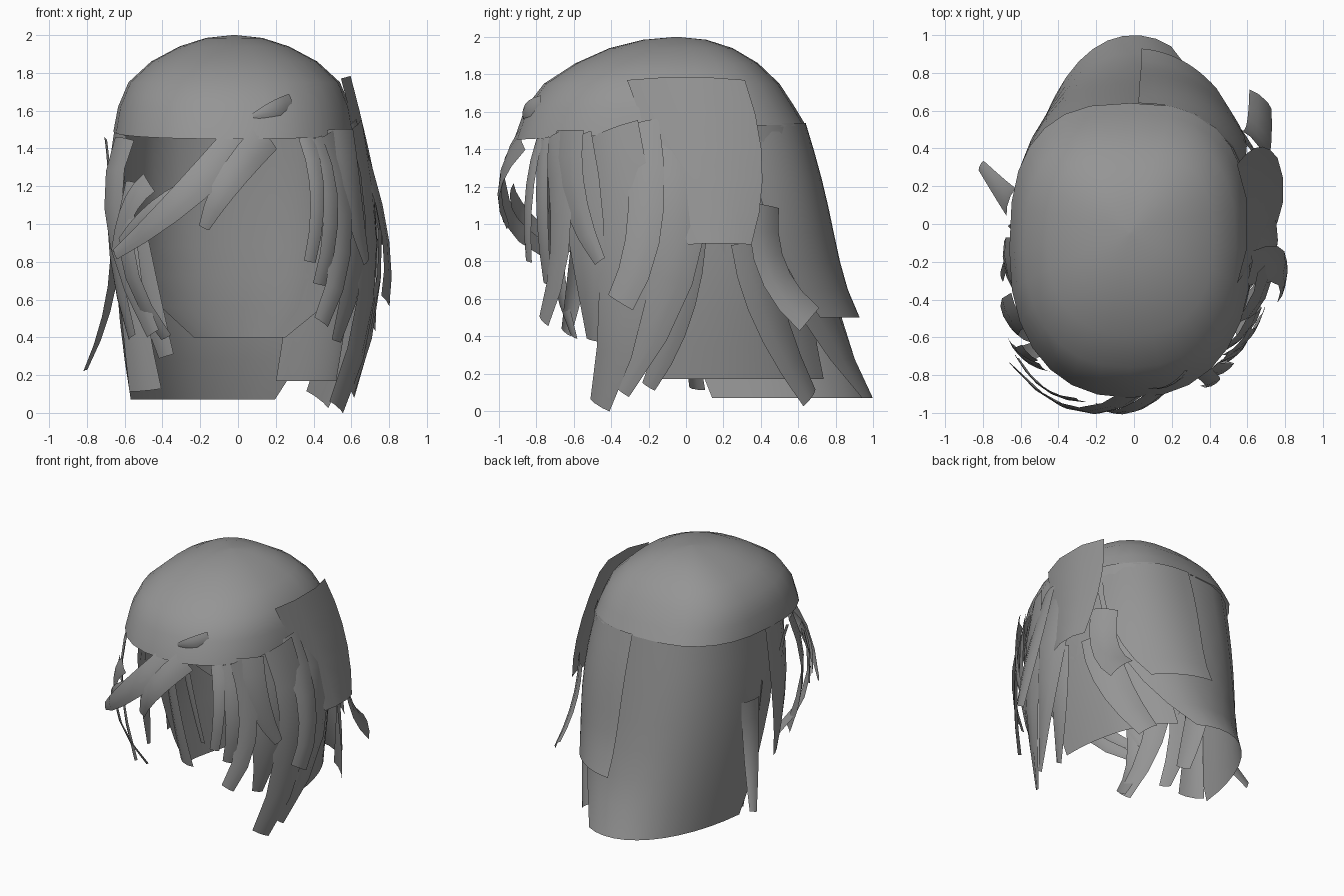
import bpy, math
from mathutils import Vector

if "Cube" in bpy.data.objects:
    bpy.data.objects.remove(bpy.data.objects["Cube"])

hair = bpy.data.materials.new("grey hair")
hair.diffuse_color = (0.3, 0.3, 0.3, 1)
hair.use_nodes = True
hair.node_tree.nodes["Principled BSDF"].inputs["Base Color"].default_value = hair.diffuse_color
CORE = Vector((0, -0.1, 0.9))


def grid_object(name, rows, closed=False):
    """Surface through rows of points, smooth, facing away from the head."""
    n = len(rows[0])
    verts = [p for r in rows for p in r]
    faces = []
    for i in range(len(rows) - 1):
        for j in range(n if closed else n - 1):
            k = (j + 1) % n
            faces.append((i * n + j, i * n + k, (i + 1) * n + k, (i + 1) * n + j))
    if closed:
        faces.append(tuple(range((len(rows) - 1) * n, len(rows) * n)))
    me = bpy.data.meshes.new(name)
    me.from_pydata(verts, [], faces)
    me.update()
    if sum(p.normal.dot(p.center - CORE) * p.area for p in me.polygons) < 0:
        me.flip_normals()
    for p in me.polygons:
        p.use_smooth = True
    me.materials.append(hair)
    ob = bpy.data.objects.new(name, me)
    bpy.context.collection.objects.link(ob)


def spow(v, e):
    return math.copysign(abs(v) ** e, v)


def lerp(pair, t):
    return pair[0] + (pair[1] - pair[0]) * t


def sheet(name, z, width, back, left, right, bump=0.03, steps=7, cols=12):
    """Curtain round the back of the head; each pair is (top, bottom), flaring at the hem."""
    rows = []
    for i in range(steps + 1):
        t = i / steps
        swell = math.sin(math.pi * t)
        e = lerp((0.8, 0.97), t * t)
        rx = lerp(width, t) + 0.04 * swell
        ry = lerp(back, 0.5 * t + 0.5 * t ** 4) + bump * swell + 0.1
        a0, a1 = lerp(left, t ** 2), lerp(right, t ** 2)
        row = []
        for j in range(cols + 1):
            a = math.radians(lerp((a0, a1), j / cols))
            row.append(Vector((rx * spow(math.sin(a), e),
                               ry * spow(math.cos(a), e) - 0.1, lerp(z, t))))
        rows.append(row)
    grid_object(name, rows)


def lock(name, start, mid, end, w0, w1, face=None, across=None, steps=5):
    """Curved hair card through three points, changing width from root to tip."""
    a, m, b = Vector(start), Vector(mid), Vector(end)
    ctrl = 2 * m - (a + b) / 2
    rows = []
    for i in range(steps + 1):
        t = i / steps
        p = a * (1 - t) ** 2 + ctrl * 2 * t * (1 - t) + b * t * t
        tangent = ((ctrl - a) * (1 - t) + (b - ctrl) * t).normalized()
        out = Vector(face) if face else Vector((p.x, p.y + 0.1, 0))
        side = Vector(across) if across else tangent.cross(out).normalized()
        out = side.cross(tangent).normalized()
        if out.dot(p - CORE) < 0:
            out = -out
        w = lerp((w0, w1), t ** 2)
        rows.append([p + side * w * s + out * w * 0.1 * (1 - 4 * s * s)
                     for s in (-0.5, -0.2, 0.2, 0.5)])
    grid_object(name, rows)


def lock_group(name, items):
    for i, item in enumerate(items):
        lock(f"{name}_{i + 1}", *item)


# Domed crown: z, front y, back y, half width
rings = [(1.45, -.92, .64, .64), (1.62, -.86, .585, .615), (1.75, -.76, .50, .56),
         (1.86, -.59, .385, .44), (1.94, -.41, .25, .29), (1.985, -.23, .11, .15),
         (2.0, -.06, -.04, .01)]
crown = []
for i, (z, fy, by, hw) in enumerate(rings):
    row = []
    for j in range(28):
        a = 2 * math.pi * j / 28
        e = 2 / (2.7 if math.cos(a) > 0 else 2.3)
        y = (fy + by) / 2 + (by - fy) / 2 * spow(math.cos(a), e)
        rim_rise = 0.05 * (y + .92) if i == 0 else 0
        row.append(Vector((hw * spow(math.sin(a), e) - 0.02, y, z + rim_rise)))
    crown.append(row)
grid_object("crown", crown, closed=True)

# Back curtains
sheet("inner_back", (1.52, .4), (.6, .56), (.6, .76), (-95, -24), (112, 26))
sheet("main_back", (1.53, .07), (.635, .58), (.635, 1.0), (-94, -78), (65, 19))
sheet("right_lower_back", (1.4, .17), (.61, .52), (.64, .8), (25, 22), (100, 92))
sheet("right_upper_back", (1.54, .5), (.61, .7), (.64, .93), (1, 3), (62, 38), .055)
sheet("right_under_side", (1.5, .75), (.58, .60), (.66, .66), (75, 80), (138, 126), .01)

# Right side locks, from the wide panel to the face
lock("right_side_panel", (.545, 0, 1.77), (.66, .13, 1.32), (.76, .18, .89), .63, .34,
     None, (0, 1, 0))
lock_group("right_lock", [
    ((.60, -.24, 1.54), (.765, -.22, 1.0), (.78, -.35, .58), .20, .16),
    ((.59, -.10, 1.52), (.74, -.05, .85), (.60, -.34, .10), .32, .09),
    ((.58, -.40, 1.50), (.69, -.33, .75), (.52, -.46, .03), .34, .14),
    ((.54, -.62, 1.50), (.60, -.60, 1.15), (.68, -.46, .80), .20, .07),
    ((.50, -.60, 1.45), (.61, -.53, .90), (.52, -.50, .38), .28, .08)])
lock_group("right_face_lock", [
    ((.44, -.72, 1.46), (.55, -.67, .95), (.44, -.76, .48), .17, .10),
    ((.36, -.78, 1.46), (.42, -.84, 1.15), (.38, -.84, .80), .09, .07),
    ((.40, -.76, 1.45), (.49, -.77, 1.08), (.43, -.74, .68), .11, .08)])
lock_group("right_rear_lock", [
    ((.63, .42, 1.10), (.66, .46, .76), (.67, .66, .49), .20, .20),
    ((.72, .02, .92), (.66, -.05, .50), (.54, -.20, .13), .18, .08),
    ((.62, .35, .90), (.57, .45, .50), (.42, .66, .07), .27, .16)])

# Swept fringe and small tuft on the crown
lock_group("fringe", [
    ((.03, -.87, 1.47), (-.30, -.98, 1.13), (-.65, -.74, .84), .19, .06),
    ((.15, -.87, 1.46), (-.05, -.99, 1.22), (-.18, -.95, .98), .17, .06),
    ((-.28, -.93, 1.17), (-.47, -.87, 1.05), (-.62, -.70, .90), .11, .06)])
lock("crown_tuft", (.28, -.77, 1.64), (.19, -.85, 1.61), (.08, -.87, 1.57), .10, .03)

# Left side locks
lock_group("left_lock", [
    ((-.60, -.45, 1.45), (-.65, -.53, 1.0), (-.45, -.64, .42), .20, .09),
    ((-.62, -.22, 1.48), (-.66, -.23, .95), (-.56, -.32, .40), .30, .10),
    ((-.65, .12, 1.00), (-.68, .15, .60), (-.81, .31, .22), .16, .06),
    ((-.70, -.28, 1.46), (-.68, -.22, 1.25), (-.67, -.24, 1.0), .06, .10)])
lock_group("left_face_lock", [
    ((-.55, -.68, 1.22), (-.58, -.69, .80), (-.38, -.60, .40), .12, .07),
    ((-.47, -.76, 1.22), (-.58, -.71, 1.08), (-.65, -.62, .85), .12, .07)])

# Left panels turned toward the front
lock("left_front_panel", (-.61, -.04, 1.1), (-.56, .0, .6), (-.49, .06, .12), .13, .19, (-.45, -.9, 0))
lock("left_inner_panel", (-.56, .1, 1.0), (-.48, .1, .65), (-.38, .1, .3), .17, .10, (-.6, -.8, 0))
